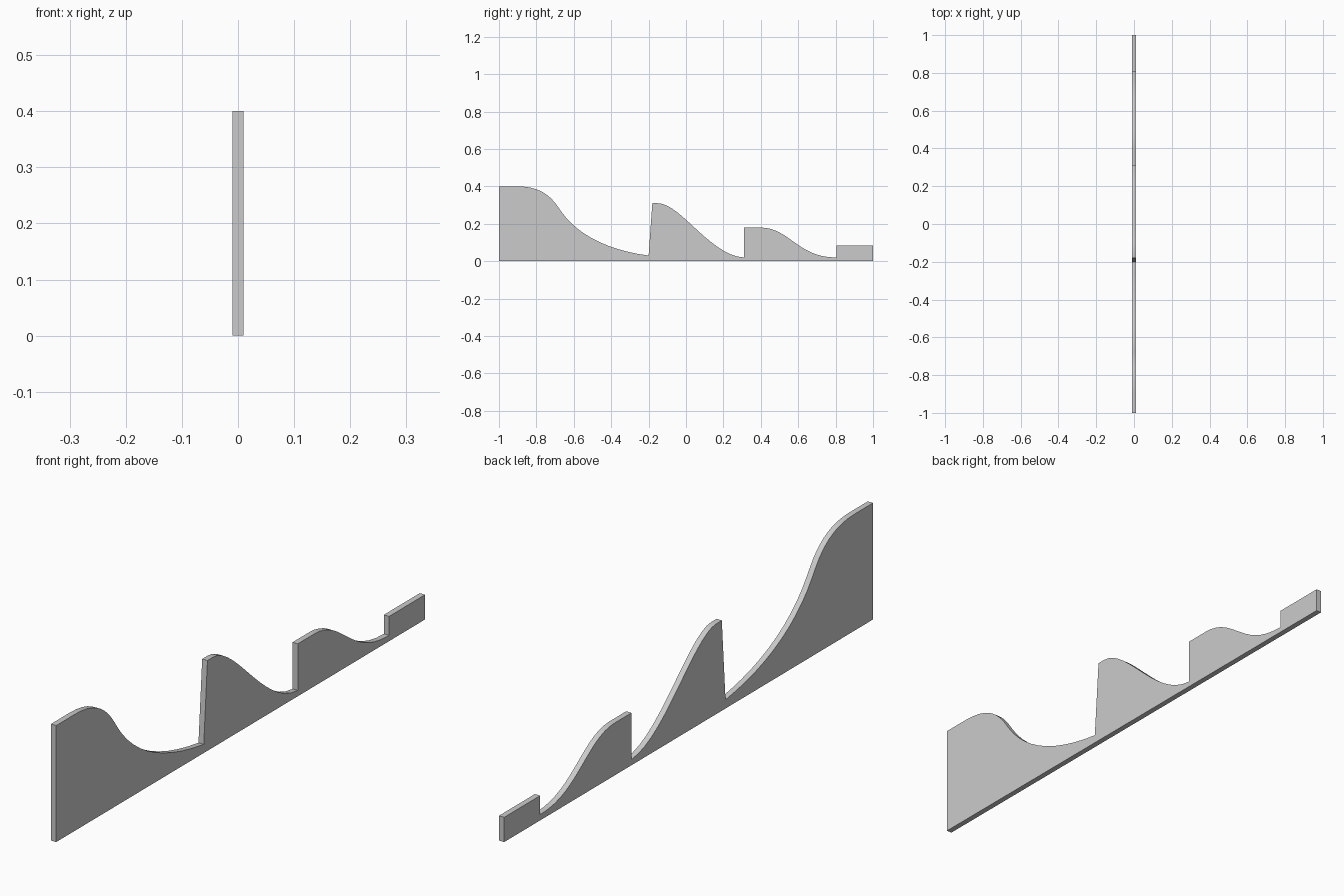
import bpy, bmesh
from mathutils import Vector
from mathutils.geometry import interpolate_bezier

if "Cube" in bpy.data.objects:
    bpy.data.objects.remove(bpy.data.objects["Cube"])

HALF = 0.01  # half thickness in x


def bez(p0, h0, h1, p1, n=12):
    """Points of a cubic curve in the (y, z) plane."""
    pts = interpolate_bezier(*[Vector((0, *p)) for p in (p0, h0, h1, p1)], n)
    return [(p.y, p.z) for p in pts]


# Stepped wave profile, big wave first
profile = [(-1, 0), (-1, 0.4)]
profile += bez((-0.9, 0.4), (-0.76, 0.4), (-0.71, 0.33), (-0.67, 0.27))
profile += bez((-0.67, 0.27), (-0.58, 0.14), (-0.42, 0.06), (-0.2, 0.03))[1:]
profile += [(-0.18, 0.31)]
profile += bez((-0.15, 0.31), (-0.03, 0.31), (0.13, 0.03), (0.31, 0.02), 16)
profile += [(0.31, 0.18)]
profile += bez((0.4, 0.18), (0.55, 0.18), (0.6, 0.02), (0.8, 0.02), 16)
profile += [(0.805, 0.02), (0.805, 0.085), (1, 0.085), (1, 0)]

# Extrude the profile into a thin board
bm = bmesh.new()
face = bm.faces.new([bm.verts.new((-HALF, y, z)) for y, z in profile])
ext = bmesh.ops.extrude_face_region(bm, geom=[face], use_keep_orig=True)
moved = [v for v in ext["geom"] if isinstance(v, bmesh.types.BMVert)]
bmesh.ops.translate(bm, verts=moved, vec=(2 * HALF, 0, 0))
bmesh.ops.recalc_face_normals(bm, faces=bm.faces)

mesh = bpy.data.meshes.new("wave_board")
bm.to_mesh(mesh)
bm.free()
board = bpy.data.objects.new("wave_board", mesh)
bpy.context.collection.objects.link(board)

# Smooth the curves, keep the corners sharp
bpy.context.view_layer.objects.active = board
board.select_set(True)
bpy.ops.object.shade_smooth_by_angle()
